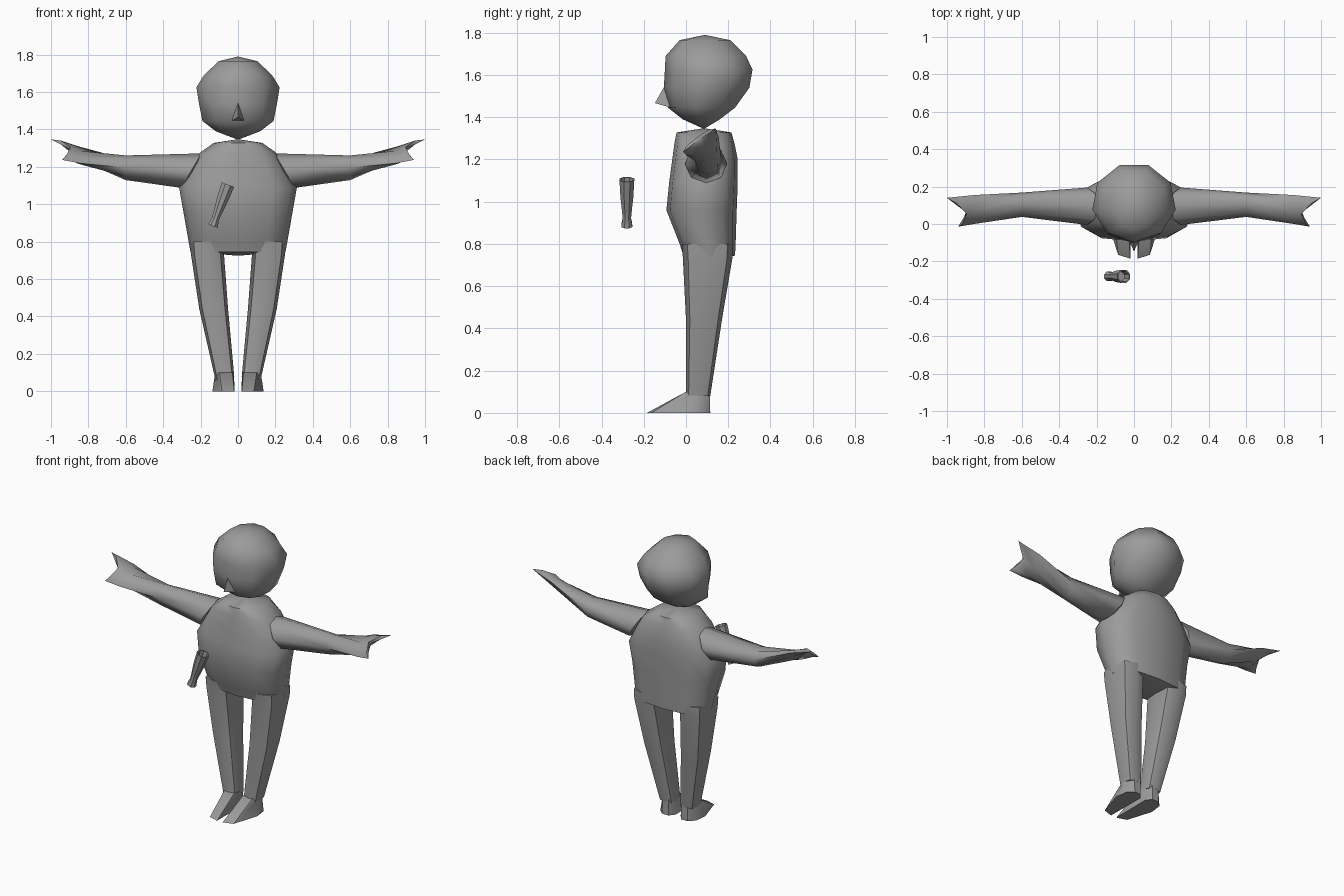
import bpy, bmesh, math
from mathutils import Vector

if "Cube" in bpy.data.objects:
    bpy.data.objects.remove(bpy.data.objects["Cube"])

grey = bpy.data.materials.new("plain_grey")
grey.diffuse_color = (0.33, 0.33, 0.33, 1)
grey.use_nodes = True
grey.node_tree.nodes["Principled BSDF"].inputs["Base Color"].default_value = grey.diffuse_color


def finish(name, bm, angle):
    bmesh.ops.recalc_face_normals(bm, faces=bm.faces[:])
    mesh = bpy.data.meshes.new(name)
    bm.to_mesh(mesh)
    bm.free()
    mesh.materials.append(grey)
    ob = bpy.data.objects.new(name, mesh)
    bpy.context.collection.objects.link(ob)
    bpy.ops.object.select_all(action='DESELECT')
    ob.select_set(True)
    bpy.context.view_layer.objects.active = ob
    bpy.ops.object.shade_smooth_by_angle(angle=math.radians(angle))
    return ob


def loft(name, rings, start=None, end=None, angle=60):
    """Skin a list of point rings and close both ends, to a point if given."""
    bm = bmesh.new()
    rows = [[bm.verts.new(p) for p in ring] for ring in rings]
    n = len(rows[0])
    for a, b in zip(rows, rows[1:]):
        for i in range(n):
            bm.faces.new((a[i], a[(i + 1) % n], b[(i + 1) % n], b[i]))
    for row, tip in ((rows[0], start), (rows[-1], end)):
        if tip is None:
            bm.faces.new(row)
        else:
            v = bm.verts.new(tip)
            for i in range(n):
                bm.faces.new((row[i], row[(i + 1) % n], v))
    return finish(name, bm, angle)


def hull(name, points, angle=30):
    bm = bmesh.new()
    for p in points:
        bm.verts.new(p)
    bmesh.ops.convex_hull(bm, input=bm.verts[:])
    return finish(name, bm, angle)


def section(z, x0, x1, y0, y1, n, power=1.0):
    """Level rounded ring filling the box x0..x1, y0..y1; lower power is squarer."""
    ring = []
    for i in range(n):
        a = math.tau * i / n
        c, s = math.cos(a), math.sin(a)
        c = math.copysign(abs(c) ** power, c)
        s = math.copysign(abs(s) ** power, s)
        ring.append(((x0 + x1) / 2 + (x1 - x0) / 2 * c,
                     (y0 + y1) / 2 + (y1 - y0) / 2 * s, z))
    return ring


# Head: nine sides, one corner forward and a flat back
def head_ring(z, w, front, back):
    r = (back - front) / 1.94
    return [(w * math.sin(math.tau * i / 9),
             front + r - r * math.cos(math.tau * i / 9), z) for i in range(9)]


loft("head", [head_ring(*r) for r in (
    (1.765, .105, -.03, .21), (1.69, .185, -.097, .285), (1.625, .226, -.1, .315),
    (1.54, .212, -.105, .30), (1.445, .193, -.085, .232), (1.39, .12, -.015, .16))],
    start=(0, .09, 1.79), end=(0, .085, 1.345), angle=75)
hull("nose", [(-.035, -.07, 1.445), (.035, -.07, 1.445), (0, -.095, 1.56),
              (0, -.147, 1.467)])

# Torso: shallow collar cone, shoulders, belly, hem
loft("torso", [section(z, -w, w, f, b, 12, .75) for z, w, f, b in (
    (1.328, .13, -.045, .215), (1.275, .205, -.055, .23), (1.2, .25, -.065, .245),
    (1.09, .315, -.08, .245), (.96, .292, -.093, .24), (.8, .264, -.03, .235),
    (.745, .254, -.012, .232))],
    start=(0, .085, 1.348), end=(0, .1, .725), angle=50)

for s, side in ((1, "right"), (-1, "left")):
    # Leg
    loft(side + "_leg", [section(z, s * x0, s * x1, f, b, 8, .7) for z, x0, x1, f, b in (
        (.8, .05, .258, -.02, .222), (.735, .075, .252, -.015, .22),
        (.44, .053, .207, 0, .17), (.08, .02, .125, 0, .115))], angle=50)

    # Foot: wedge from the ankle to the toes
    sole = ((.02, -.185), (.085, -.165), (.137, 0), (.127, .08), (.09, .115),
            (.045, .115), (.018, .08))
    ankle = ((.03, 0), (.1, 0), (.122, .06), (.09, .112), (.045, .112), (.022, .06))
    hull(side + "_foot", [(s * x, y, 0) for x, y in sole]
         + [(s * x, y, .1) for x, y in ankle])

    # Arm: slanted shoulder, elbow, then a flat tilted hand with two tips
    rings = [[], [], [], []]
    for i in range(8):
        a = math.tau * i / 8
        c, k = math.cos(a), math.sin(a)
        rings[0].append((s * (.25 - .055 * k), .095 + .1 * c, 1.18 + .092 * k))
        rings[1].append((s * .6, .103 + .065 * c, 1.195 + .066 * k))
        rings[2].append((s * .85, .078 + .077 * c - .018 * k,
                         1.262 + .042 * c + .024 * k))
        reach = .105 * max(c, 0) ** 2 + .045 * max(-c, 0) ** 2
        rings[3].append((s * (.895 + reach), .063 + .077 * c - .01 * k,
                         1.292 + .055 * c + .014 * k))
    loft(side + "_arm", rings, start=(s * .2, .095, 1.18), end=(s * .895, .06, 1.292))

# Floating grip: eight-sided turned piece with a hollow upper end
base = Vector((-.135, -.28, .883))
axis = (Vector((-.054, -.28, 1.105)) - base)
length = axis.length
axis.normalize()
side_dir = Vector((0, 1, 0)).cross(axis)
profile = ((0, .028), (.015, .027), (.04, .021), (.09, .026), (.15, .033),
           (length, .038), (length, .031), (length - .06, .026))
loft("grip", [[base + axis * d + r * (side_dir * math.cos(math.tau * (i + .5) / 8)
               + Vector((0, 1, 0)) * math.sin(math.tau * (i + .5) / 8))
               for i in range(8)] for d, r in profile], angle=30)
